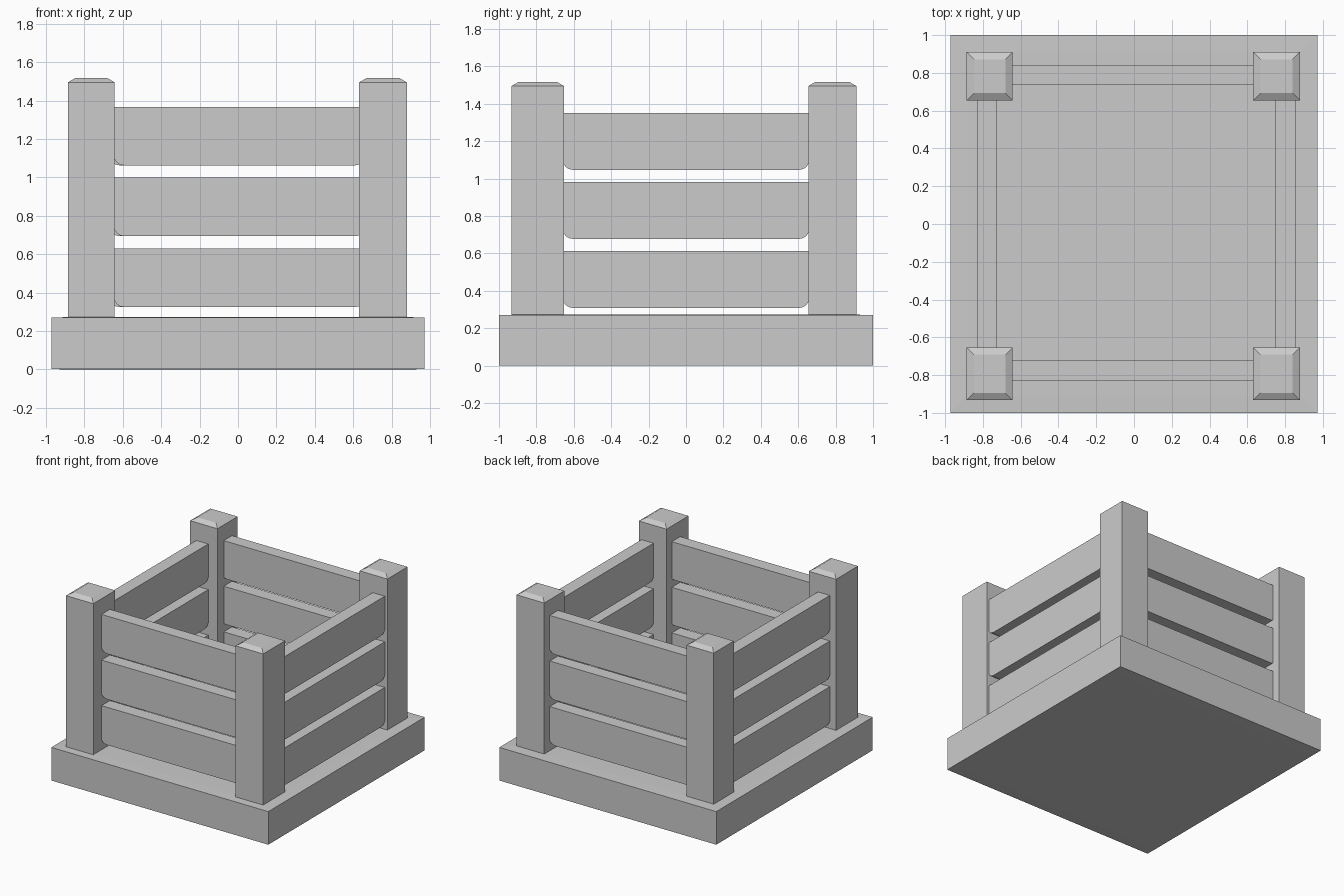
import bpy, bmesh, math

if "Cube" in bpy.data.objects:
    bpy.data.objects.remove(bpy.data.objects["Cube"])


def make_object(name, bm):
    bmesh.ops.recalc_face_normals(bm, faces=bm.faces)
    mesh = bpy.data.meshes.new(name)
    bm.to_mesh(mesh)
    bm.free()
    obj = bpy.data.objects.new(name, mesh)
    bpy.context.collection.objects.link(obj)
    return obj


def add_box(x0, x1, y0, y1, z0, z1):
    bm = bmesh.new()
    bmesh.ops.create_cube(bm, size=1)
    for v in bm.verts:
        v.co = (x1 if v.co.x > 0 else x0,
                y1 if v.co.y > 0 else y0,
                z1 if v.co.z > 0 else z0)
    bm.normal_update()
    return bm


def inset_cap(bm, direction, thickness, depth):
    faces = [f for f in bm.faces if f.normal.z * direction > 0.9]
    bmesh.ops.inset_region(bm, faces=faces, thickness=thickness, use_even_offset=True)
    for v in faces[0].verts:
        v.co.z += direction * depth


def plank(name, along, start, end, side0, side1, z0, z1, radius=0.055):
    # Board with square top corners and rounded bottom corners
    profile = [(end, z1), (start, z1)]
    for centre, first in ((start + radius, 180), (end - radius, 270)):
        for i in range(5):
            a = math.radians(first + i * 22.5)
            profile.append((centre + radius * math.cos(a),
                            z0 + radius + radius * math.sin(a)))
    bm = bmesh.new()
    rings = []
    for side in (side0, side1):
        rings.append([bm.verts.new((u, side, z) if along == "x" else (side, u, z))
                      for u, z in profile])
        bm.faces.new(rings[-1])
    n = len(profile)
    for i in range(n):
        j = (i + 1) % n
        bm.faces.new((rings[0][i], rings[0][j], rings[1][j], rings[1][i]))
    make_object(name, bm)


# Base slab with a barely crowned top and bottom
base = add_box(-0.971, 0.971, -1, 1, 0.002, 0.27)
inset_cap(base, 1, 0.09, 0.003)
inset_cap(base, -1, 0.09, 0.002)
make_object("base", base)

# Corner posts with chamfered tops
for xname, x0, x1 in (("left", -0.886, -0.642), ("right", 0.631, 0.879)):
    for yname, y0, y1 in (("front", -0.933, -0.653), ("back", 0.654, 0.911)):
        post = add_box(x0, x1, y0, y1, 0.262, 1.495)
        inset_cap(post, 1, 0.039, 0.023)
        make_object(f"{yname}_{xname}_post", post)

# Three planks on every side
for i in range(3):
    z = 0.325 + 0.369 * i
    plank(f"front_plank_{i + 1}", "x", -0.648, 0.665, -0.828, -0.72, z, z + 0.305)
    plank(f"back_plank_{i + 1}", "x", -0.672, 0.637, 0.735, 0.841, z, z + 0.305)
    z = 0.309 + 0.369 * i
    plank(f"left_plank_{i + 1}", "y", -0.66, 0.66, -0.831, -0.724, z, z + 0.303)
    plank(f"right_plank_{i + 1}", "y", -0.66, 0.66, 0.748, 0.856, z, z + 0.303)
